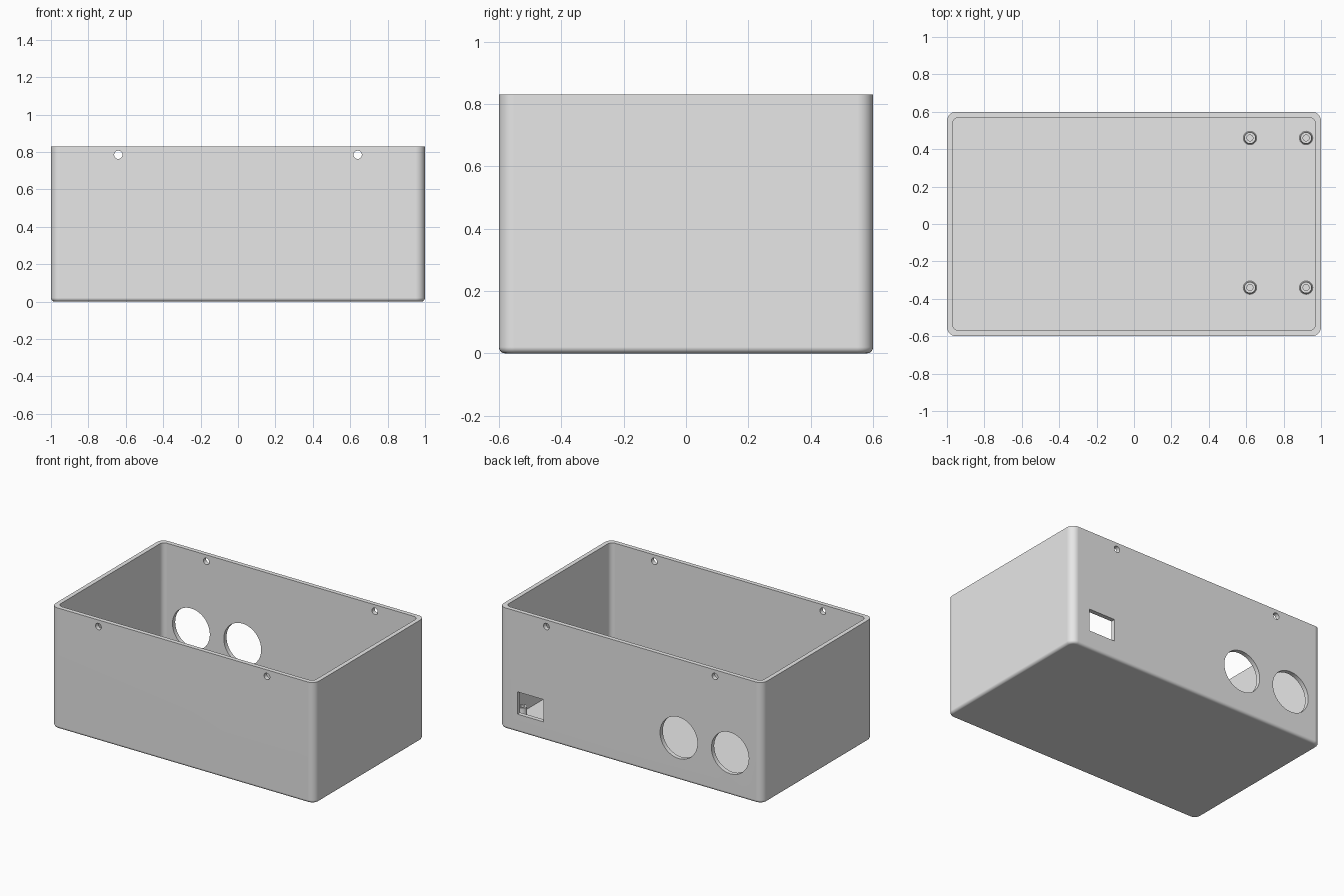
import bpy, bmesh
from math import radians, pi
from mathutils import Matrix, Vector

if "Cube" in bpy.data.objects:
    bpy.data.objects.remove(bpy.data.objects["Cube"], do_unlink=True)

LENGTH, DEPTH, HEIGHT = 2.0, 1.2, 0.83
WALL, FLOOR = 0.03, 0.03

grey = bpy.data.materials.new("light_grey_plastic")
grey.use_nodes = True
grey.diffuse_color = (0.8, 0.8, 0.8, 1)
grey.node_tree.nodes["Principled BSDF"].inputs["Base Color"].default_value = (0.8, 0.8, 0.8, 1)


def make_object(name, bm):
    bmesh.ops.recalc_face_normals(bm, faces=bm.faces)
    mesh = bpy.data.meshes.new(name)
    bm.to_mesh(mesh)
    bm.free()
    obj = bpy.data.objects.new(name, mesh)
    mesh.materials.append(grey)
    bpy.context.collection.objects.link(obj)
    return obj


def block(name, low, high, corner=0, bottom=0):
    """Box with rounded upright edges and an optional rounded bottom edge."""
    low, high = Vector(low), Vector(high)
    bm = bmesh.new()
    bmesh.ops.create_cube(bm, size=1)
    bmesh.ops.scale(bm, vec=high - low, verts=bm.verts)
    bmesh.ops.translate(bm, vec=(low + high) / 2, verts=bm.verts)
    if corner:
        upright = [e for e in bm.edges if abs(e.verts[0].co.z - e.verts[1].co.z) > 0.01]
        bmesh.ops.bevel(bm, geom=upright, offset=corner, segments=8, profile=0.5, affect='EDGES')
    if bottom:
        rim = [e for e in bm.edges if all(abs(v.co.z - low.z) < 1e-4 for v in e.verts)]
        bmesh.ops.bevel(bm, geom=rim, offset=bottom, segments=5, profile=0.5, affect='EDGES')
    return make_object(name, bm)


def drill(name, x, y, z, radius, length):
    """Cylinder lying along y, used as a cutter."""
    bm = bmesh.new()
    turn = Matrix.Translation((x, y, z)) @ Matrix.Rotation(pi / 2, 4, 'X')
    bmesh.ops.create_cone(bm, cap_ends=True, segments=48, radius1=radius,
                          radius2=radius, depth=length, matrix=turn)
    return make_object(name, bm)


def smooth(obj):
    bpy.ops.object.select_all(action='DESELECT')
    obj.select_set(True)
    bpy.context.view_layer.objects.active = obj
    bpy.ops.object.shade_smooth_by_angle(angle=radians(30))


# Open box with rounded corners
box = block("enclosure", (-LENGTH / 2, -DEPTH / 2, 0), (LENGTH / 2, DEPTH / 2, HEIGHT), 0.05, 0.02)
inner_x, inner_y = LENGTH / 2 - WALL, DEPTH / 2 - WALL
cutters = [block("cavity_cutter", (-inner_x, -inner_y, FLOOR), (inner_x, inner_y, HEIGHT + 0.2), 0.035)]

# Lid screw holes, front and back
for x in (-0.64, 0.64):
    cutters.append(drill("screw_hole_cutter", x, 0, 0.785, 0.022, 2))

# Twin round openings and a socket opening in the back wall
for x in (-0.365, -0.755):
    cutters.append(drill("round_opening_cutter", x, DEPTH / 2, 0.29, 0.142, 0.2))
cutters.append(block("socket_cutter", (0.66, 0.5, 0.125), (0.86, 0.7, 0.278)))

for cutter in cutters:
    mod = box.modifiers.new(cutter.name, 'BOOLEAN')
    mod.operation, mod.solver, mod.object = 'DIFFERENCE', 'EXACT', cutter
evaluated = box.evaluated_get(bpy.context.evaluated_depsgraph_get())
box.data = bpy.data.meshes.new_from_object(evaluated)
box.modifiers.clear()
for cutter in cutters:
    bpy.data.objects.remove(cutter, do_unlink=True)
smooth(box)
box.modifiers.new("even_shading", 'WEIGHTED_NORMAL').keep_sharp = True

# Four hollow board standoffs with a flared foot
profile = [(0.036, FLOOR), (0.032, 0.033), (0.03, 0.04), (0.03, 0.11), (0.016, 0.11), (0.016, FLOOR)]
for x in (0.62, 0.92):
    for y in (-0.34, 0.46):
        bm = bmesh.new()
        points = [bm.verts.new((r, 0, z)) for r, z in profile]
        edges = [bm.edges.new(pair) for pair in zip(points, points[1:])]
        bmesh.ops.spin(bm, geom=points + edges, cent=(0, 0, 0), axis=(0, 0, 1),
                       angle=2 * pi, steps=32, use_merge=True)
        bmesh.ops.remove_doubles(bm, verts=bm.verts, dist=1e-5)
        standoff = make_object("standoff", bm)
        # An open tube has no inside to recalculate from, so face its top upward
        if max(standoff.data.polygons, key=lambda p: p.center.z).normal.z < 0:
            standoff.data.flip_normals()
        standoff.location = (x, y, 0)
        smooth(standoff)
